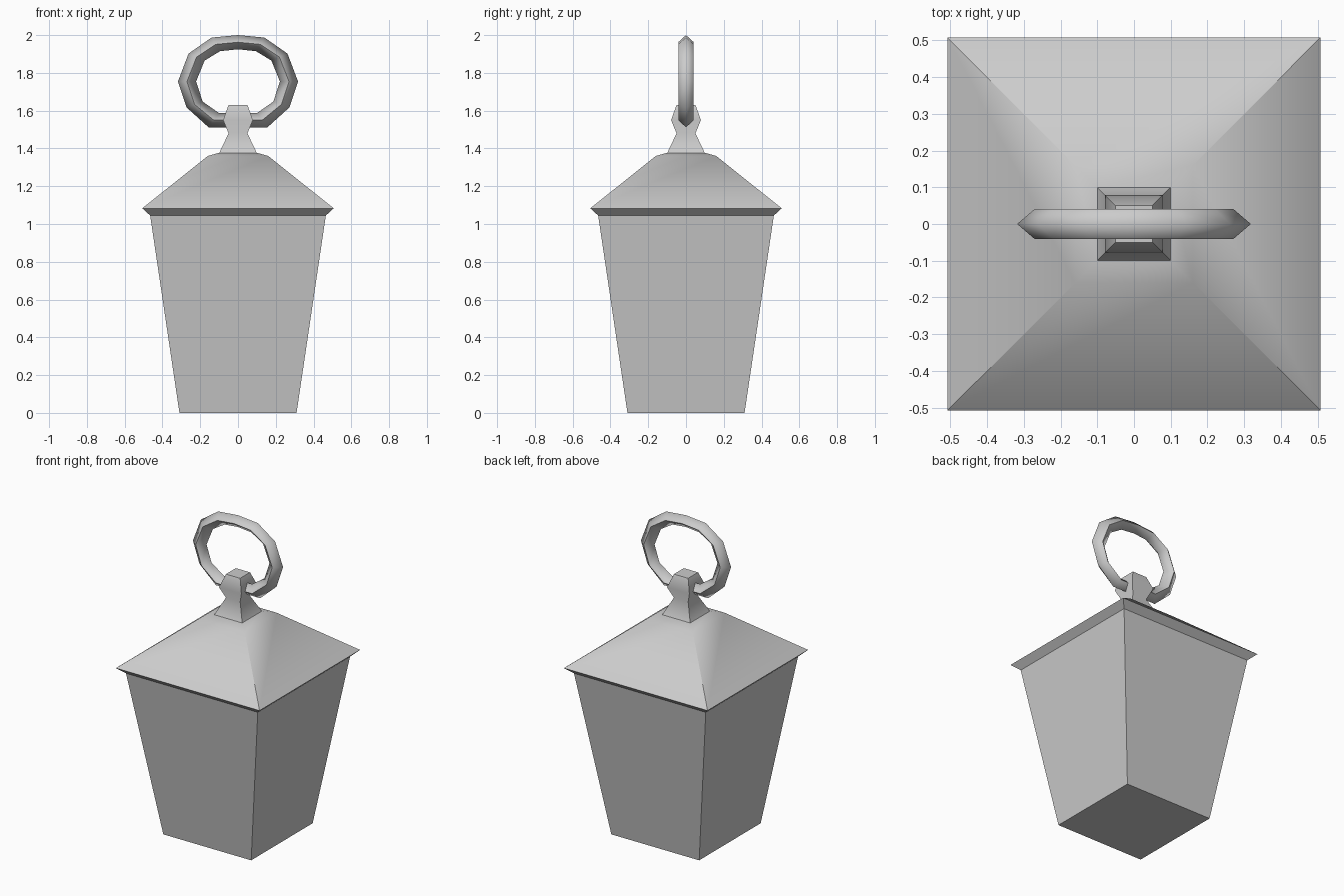
import bpy, bmesh, math

if "Cube" in bpy.data.objects:
    bpy.data.objects.remove(bpy.data.objects["Cube"])


def loft(name, rings, cyclic=False, cap=True):
    """Skin equal-length rings of points into one closed mesh object."""
    bm = bmesh.new()
    loops = [[bm.verts.new(p) for p in ring] for ring in rings]
    pairs = list(zip(loops, loops[1:]))
    if cyclic:
        pairs.append((loops[-1], loops[0]))
    for a, b in pairs:
        n = len(a)
        for i in range(n):
            j = (i + 1) % n
            bm.faces.new((a[i], a[j], b[j], b[i]))
    if cap and not cyclic:
        bm.faces.new(loops[0])
        bm.faces.new(loops[-1])
    bmesh.ops.recalc_face_normals(bm, faces=bm.faces)
    mesh = bpy.data.meshes.new(name)
    bm.to_mesh(mesh)
    bm.free()
    obj = bpy.data.objects.new(name, mesh)
    bpy.context.collection.objects.link(obj)
    return obj


def smooth(obj, degrees):
    bpy.ops.object.select_all(action='DESELECT')
    obj.select_set(True)
    bpy.context.view_layer.objects.active = obj
    bpy.ops.object.shade_smooth_by_angle(angle=math.radians(degrees))


def square_profile(name, profile, degrees):
    """Square stack from (half width, height) pairs."""
    rings = [[(-h, -h, z), (h, -h, z), (h, h, z), (-h, h, z)] for h, z in profile]
    smooth(loft(name, rings), degrees)


# Tapered lantern body with flared eave and hipped roof
square_profile("lantern_body_and_roof",
               [(0.31, 0), (0.465, 1.045), (0.507, 1.083), (0.16, 1.36), (0.10, 1.377)], 35)

# Waisted square finial
square_profile("finial", [(0.10, 1.375), (0.05, 1.48), (0.079, 1.55), (0.05, 1.63)], 55)

# Hanging ring: right half of outer and inner outlines, top to bottom
outer = [(0, 2.0), (0.14, 1.987), (0.262, 1.902), (0.318, 1.754), (0.272, 1.617), (0.156, 1.512)]
inner = [(0, 1.925), (0.095, 1.915), (0.177, 1.865), (0.222, 1.754), (0.187, 1.648), (0.10, 1.587)]


def mirrored(half):
    return half + [(-x, z) for x, z in reversed(half[1:])]


# Diamond cross-section at every point round the ring
sections = []
for (ox, oz), (ix, iz) in zip(mirrored(outer), mirrored(inner)):
    mx, mz = (ox + ix) / 2, (oz + iz) / 2
    sections.append([(ox, 0, oz), (mx, -0.041, mz), (ix, 0, iz), (mx, 0.041, mz)])
ring = loft("hanging_ring", sections, cyclic=True)

# Smooth ring with crisp front and back ridges
ring.data.shade_smooth()
for edge in ring.data.edges:
    edge.use_edge_sharp = all(abs(ring.data.vertices[v].co.y) > 0.02 for v in edge.vertices)
